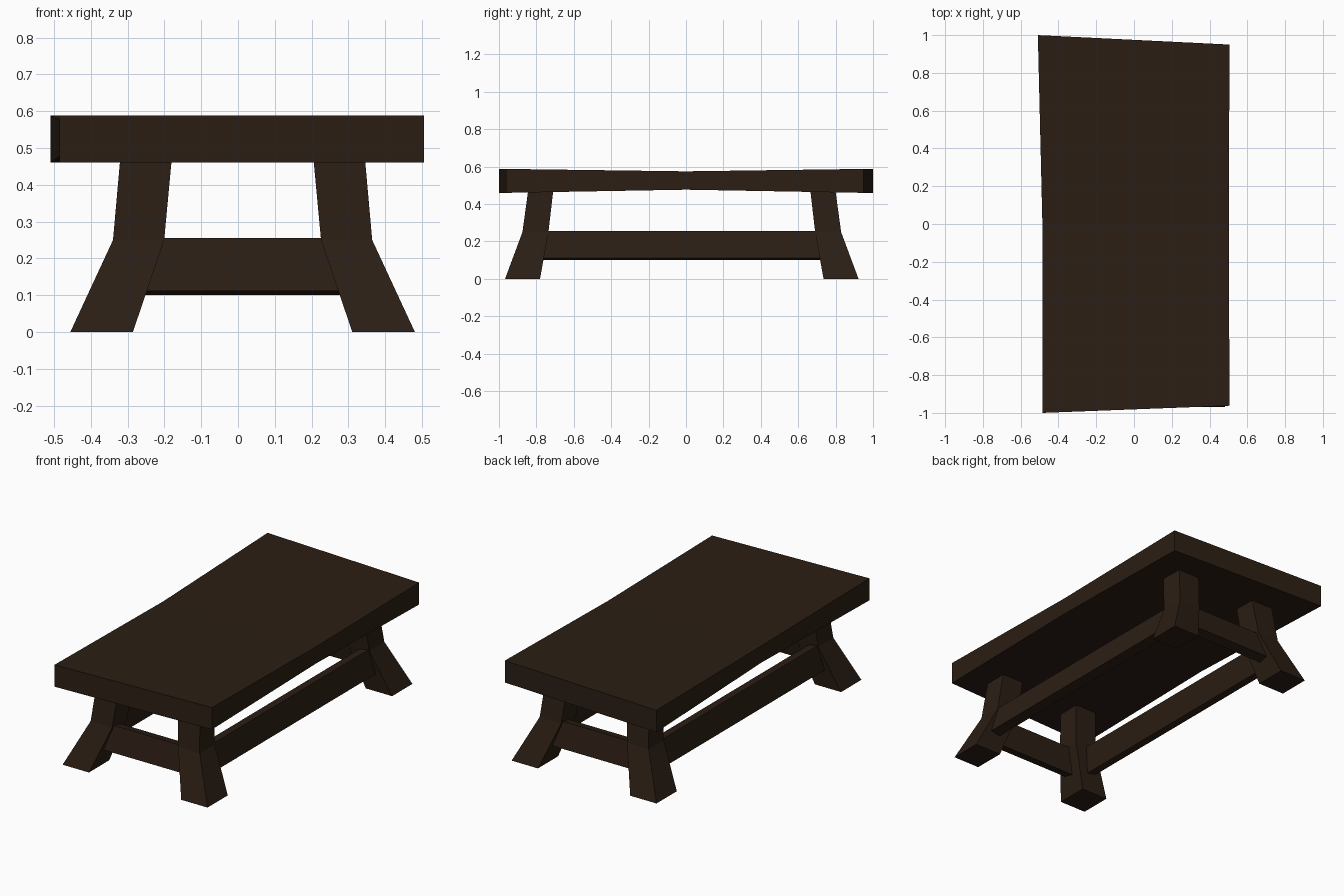
import bpy, bmesh
from math import sin, cos
from mathutils import Vector

if "Cube" in bpy.data.objects:
    bpy.data.objects.remove(bpy.data.objects["Cube"])

wood = bpy.data.materials.new("dark_wood")
wood.diffuse_color = (0.024, 0.013, 0.007, 1)
wood.use_nodes = True
wood.node_tree.nodes["Principled BSDF"].inputs["Base Color"].default_value = wood.diffuse_color

CX, CY = 0.0125, -0.0225   # centre of the leg frame


def loft(name, rings):
    """Closed flat-shaded solid through a series of four-cornered rings."""
    bm = bmesh.new()
    loops = [[bm.verts.new(p) for p in ring] for ring in rings]
    for a, b in zip(loops, loops[1:]):
        for i in range(4):
            j = (i + 1) % 4
            bm.faces.new((a[i], a[j], b[j], b[i]))
    bm.faces.new(loops[0])
    bm.faces.new(loops[-1])
    bmesh.ops.recalc_face_normals(bm, faces=bm.faces)
    mesh = bpy.data.meshes.new(name)
    bm.to_mesh(mesh)
    bm.free()
    mesh.materials.append(wood)
    obj = bpy.data.objects.new(name, mesh)
    bpy.context.collection.objects.link(obj)
    return obj


# Tabletop: slightly crooked slab, thinner across the middle
# each section: left x, left y, right x, right y, bottom z, top z
sections = [(-0.485, -1.0, 0.505, -0.962, 0.46, 0.588),
            (-0.485, 0.0, 0.503, 0.0, 0.477, 0.575),
            (-0.509, 1.0, 0.505, 0.95, 0.46, 0.588)]
loft("tabletop", [[(xl, yl, lo), (xr, yr, lo), (xr, yr, hi), (xl, yl, hi)]
                  for xl, yl, xr, yr, lo, hi in sections])

# Legs: square section, upright above the knee and splayed below
# each level: z, inner x, outer x, inner y, outer y
levels = [(0.0, 0.298, 0.468, 0.758, 0.945),
          (0.25, 0.213, 0.352, 0.713, 0.852),
          (0.475, 0.192, 0.332, 0.687, 0.821)]
for sx, side in ((-1, "left"), (1, "right")):
    for sy, end in ((-1, "front"), (1, "back")):
        loft(f"{end}_{side}_leg",
             [[(CX + sx * x, CY + sy * y, z)
               for x, y in ((xi, yi), (xo, yi), (xo, yo), (xi, yo))]
              for z, xi, xo, yi, yo in levels])


# Rails: thin planks tilted so the lower edge leans outward
def rail(name, out, offset, half_length, tilt=0.2, thick=0.06, high=0.147):
    out = Vector(out)
    along = Vector((-out.y, out.x, 0))
    up = Vector((0, 0, 1))
    across = out * cos(tilt) + up * sin(tilt)
    rise = up * cos(tilt) - out * sin(tilt)
    mid = Vector((CX, CY, 0.178)) + out * offset
    corners = ((-1, -1), (1, -1), (1, 1), (-1, 1))
    loft(name, [[mid + along * s * half_length + across * a * thick / 2
                 + rise * b * high / 2 for a, b in corners] for s in (-1, 1)])


rail("front_rail", (0, -1, 0), 0.822, 0.31)
rail("back_rail", (0, 1, 0), 0.822, 0.31)
rail("left_rail", (-1, 0, 0), 0.332, 0.79)
rail("right_rail", (1, 0, 0), 0.332, 0.79)
